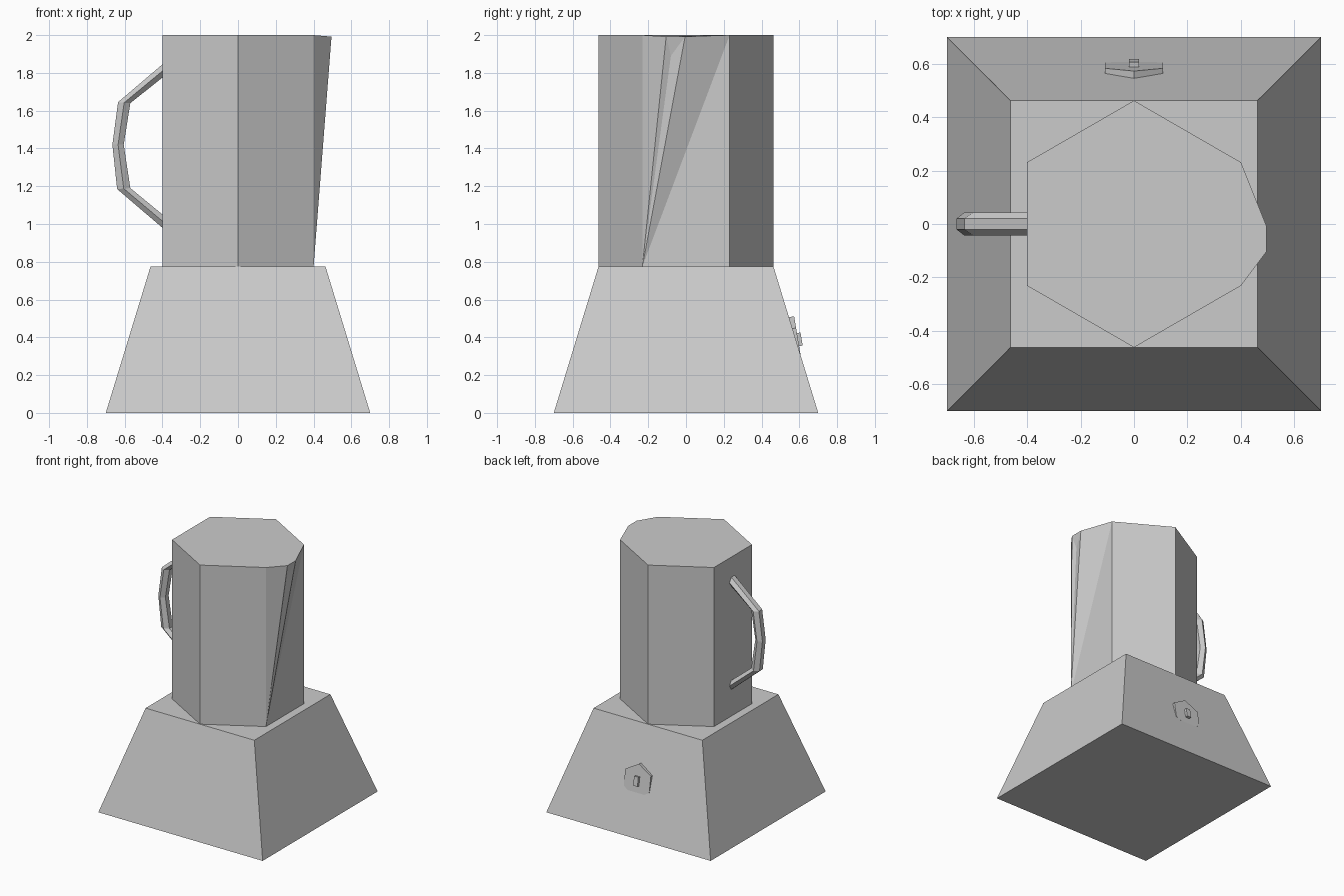
import bpy, bmesh
from math import sin, cos, radians
from mathutils import Vector

if "Cube" in bpy.data.objects:
    bpy.data.objects.remove(bpy.data.objects["Cube"])


def finish(name, bm):
    bmesh.ops.recalc_face_normals(bm, faces=bm.faces)
    mesh = bpy.data.meshes.new(name)
    bm.to_mesh(mesh)
    bm.free()
    obj = bpy.data.objects.new(name, mesh)
    bpy.context.collection.objects.link(obj)
    return obj


def loft(name, rings):
    """Bridge matching rings of points and cap both ends."""
    bm = bmesh.new()
    loops = [[bm.verts.new(p) for p in ring] for ring in rings]
    n = len(loops[0])
    for a, b in zip(loops, loops[1:]):
        for i in range(n):
            j = (i + 1) % n
            bm.faces.new((a[i], a[j], b[j], b[i]))
    bm.faces.new(loops[0][::-1])
    bm.faces.new(loops[-1])
    return finish(name, bm)


def square(r, z):
    return [(-r, -r, z), (r, -r, z), (r, r, z), (-r, r, z)]


# Tapered motor base
Z0 = 0.775
loft("motor_base", [square(0.70, 0), square(0.463, Z0)])

# Six-sided jug, its right side pulled out into a pouring lip
bm = bmesh.new()
hexagon = [(0.462 * cos(radians(a)), 0.462 * sin(radians(a))) for a in range(-30, 330, 60)]
low = [bm.verts.new((x, y, Z0)) for x, y in hexagon]
top = [bm.verts.new((x, y, 2.0)) for x, y in hexagon]
lip_a = bm.verts.new((0.495, -0.105, 1.992))
lip_b = bm.verts.new((0.495, -0.005, 1.992))
lip_low = bm.verts.new((0.474, -0.08, 1.89))
for i in range(1, 6):
    j = (i + 1) % 6
    bm.faces.new((low[i], low[j], top[j], top[i]))
for tri in ((low[0], low[1], top[1]), (low[0], top[1], lip_b),
            (low[0], lip_b, lip_low), (lip_low, lip_b, lip_a),
            (low[0], lip_low, lip_a), (low[0], lip_a, top[0])):
    bm.faces.new(tri)
bm.faces.new([top[0], lip_a, lip_b] + top[1:])
bm.faces.new(low[::-1])
finish("jug", bm)

# Handle: six-sided bar following outer and inner (x, z) outlines
outer = [(-0.385, 1.858), (-0.635, 1.645), (-0.665, 1.42), (-0.64, 1.185), (-0.385, 0.967)]
inner = [(-0.385, 1.787), (-0.57, 1.64), (-0.605, 1.42), (-0.57, 1.19), (-0.385, 1.038)]
rings = []
for (ox, oz), (ix, iz) in zip(outer, inner):
    mx, mz = (ox + ix) / 2, (oz + iz) / 2
    rings.append([(ox, -0.02, oz), (ox, 0.02, oz), (mx, 0.043, mz),
                  (ix, 0.02, iz), (ix, -0.02, iz), (mx, -0.043, mz)])
loft("handle", rings)

# Control knob on the back: hexagonal disc with a small grip
tilt = radians(9.5)
axis = Vector((0, cos(tilt), sin(tilt)))
center = Vector((0, 0.593, 0.388))
bpy.ops.mesh.primitive_cylinder_add(vertices=6, radius=0.125, depth=0.03,
                                    location=center - axis * 0.015,
                                    rotation=(tilt - radians(90), 0, 0))
bpy.context.object.name = "knob"
bpy.ops.mesh.primitive_cube_add(size=1, location=center + axis * 0.006,
                                rotation=(tilt - radians(90), 0, 0))
grip = bpy.context.object
grip.name = "knob_grip"
grip.scale = (0.036, 0.07, 0.026)
